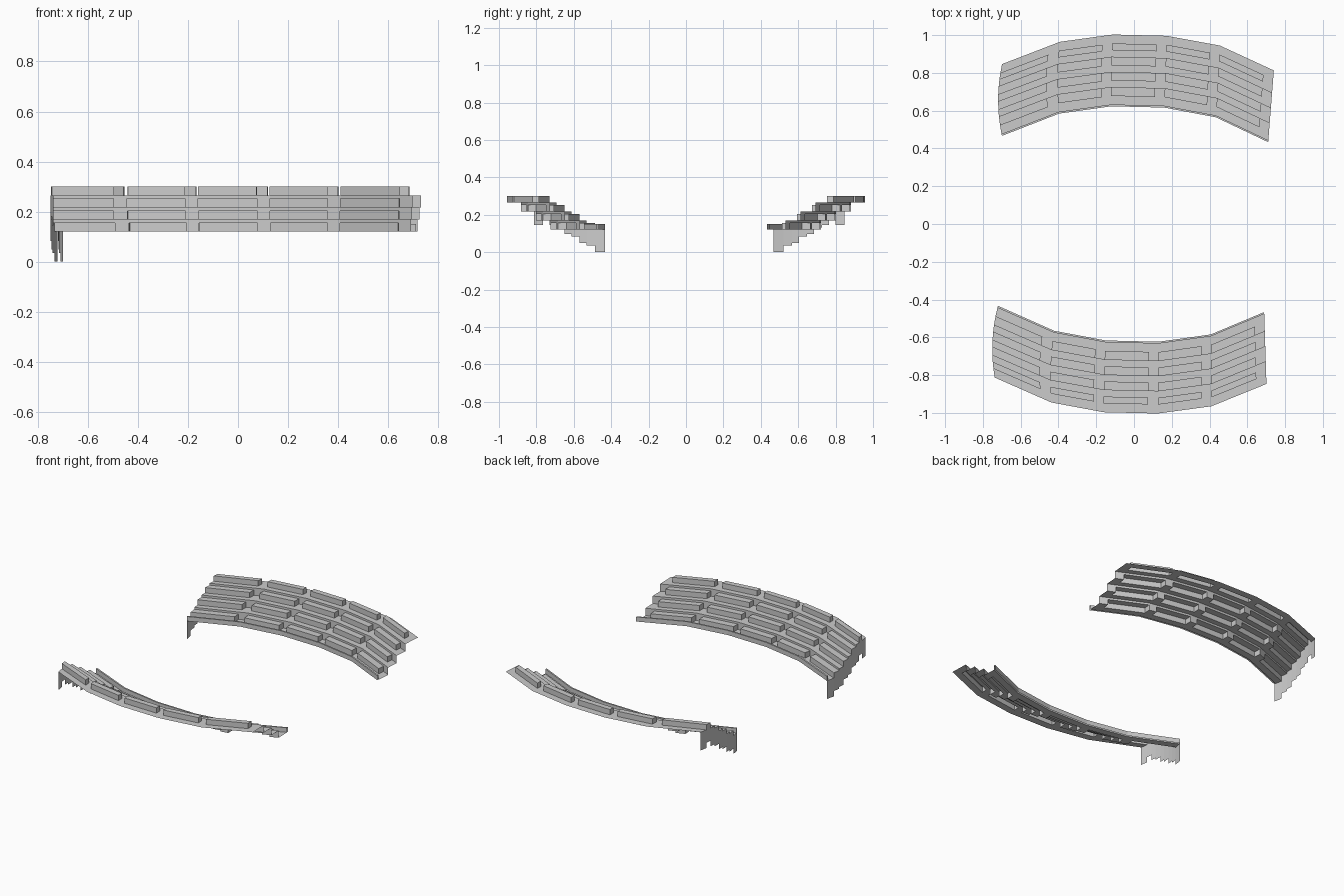
import bpy, math
from mathutils import Matrix, Vector

if "Cube" in bpy.data.objects:
    bpy.data.objects.remove(bpy.data.objects["Cube"])

# Plan kinks of one curved stand: x along the stand, y drop of the arc
KINKS = [(-0.71, -0.17), (-0.41, -0.045), (-0.135, 0.0),
         (0.145, 0.0), (0.42, -0.045), (0.70, -0.17)]
AISLE = 0.18                      # share of each bay used by its aisle
FLOORS = [0.12, 0.168, 0.217, 0.265]
ROWS = [(0.675, 0.72), (0.757, 0.80), (0.837, 0.88), (0.917, 0.953)]
INNER, OUTER, SEAT_H, LIP = 0.62, 1.0, 0.035, 0.15
TURN = Matrix.Rotation(math.radians(-1.35), 4, 'Z')


def place(station, r, z, side):
    """Point on the stand: station (x, drop), depth r, height z."""
    x, drop = station
    q = (r - INNER) / (OUTER - INNER)
    if x < 0:
        x *= 1 + 0.035 * (1 - ((q - 0.55) / 0.55) ** 2)
    else:
        x *= 1 + 0.03 * q
    return TURN @ Vector((x, side * (r + drop), z))


def make(name, quads):
    verts, faces, index = [], [], {}
    for quad in quads:
        face = []
        for p in quad:
            key = tuple(round(c, 5) for c in p)
            if key not in index:
                index[key] = len(verts)
                verts.append(p)
            face.append(index[key])
        faces.append(face)
    mesh = bpy.data.meshes.new(name)
    mesh.from_pydata(verts, [], faces)
    mesh.update()
    obj = bpy.data.objects.new(name, mesh)
    bpy.context.collection.objects.link(obj)
    return obj


def profile(seats):
    """Stepped section from the front lip to the back walkway."""
    pts = [(INNER, FLOORS[0]), (INNER, LIP), (INNER + 0.01, LIP), (INNER + 0.01, FLOORS[0])]
    for i, (r0, r1) in enumerate(ROWS):
        z, nxt = FLOORS[i], FLOORS[min(i + 1, 3)]
        top = z + SEAT_H if seats else z
        pts.append((r0, z))
        if seats:
            pts.append((r0, top))
        pts.append((r1, top))
        if nxt != top:
            pts.append((r1, nxt))
    return pts + [(OUTER, FLOORS[3])]


def lerp(a, b, t):
    return (a[0] + (b[0] - a[0]) * t, a[1] + (b[1] - a[1]) * t)


def build_stand(label, side):
    def quad(*pts):
        ps = [place(s, r, z, side) for s, r, z in pts]
        return ps if side > 0 else ps[::-1]

    # terrace: seating block then aisle in every bay
    quads = []
    for a, b in zip(KINKS, KINKS[1:]):
        cut = lerp(a, b, 1 - AISLE)
        for s, e, seats in ((a, cut, True), (cut, b, False)):
            pts = profile(seats)
            for (r0, z0), (r1, z1) in zip(pts, pts[1:]):
                quads.append(quad((s, r0, z0), (e, r0, z0), (e, r1, z1), (s, r1, z1)))
        # seat ends facing the aisles
        for s in (cut, b):
            if s is KINKS[-1]:
                continue
            for (r0, r1), z in zip(ROWS, FLOORS):
                flip = [(s, r0, z), (s, r1, z), (s, r1, z + SEAT_H), (s, r0, z + SEAT_H)]
                quads.append(quad(*(flip if s is cut else flip[::-1])))
    make(label + "_terrace", quads)

    # stepped curtain wall closing the left end
    pts, wall = profile(True), []
    west = KINKS[0]
    for (r0, z0), (r1, z1) in zip(pts, pts[1:]):
        if r1 > r0:
            low = (FLOORS[0] if z0 == LIP else z0) - 0.12
            wall.append(quad((west, r1, low), (west, r0, low), (west, r0, z0), (west, r1, z0)))
    make(label + "_end_wall", wall)


build_stand("back_stand", 1)
build_stand("front_stand", -1)
